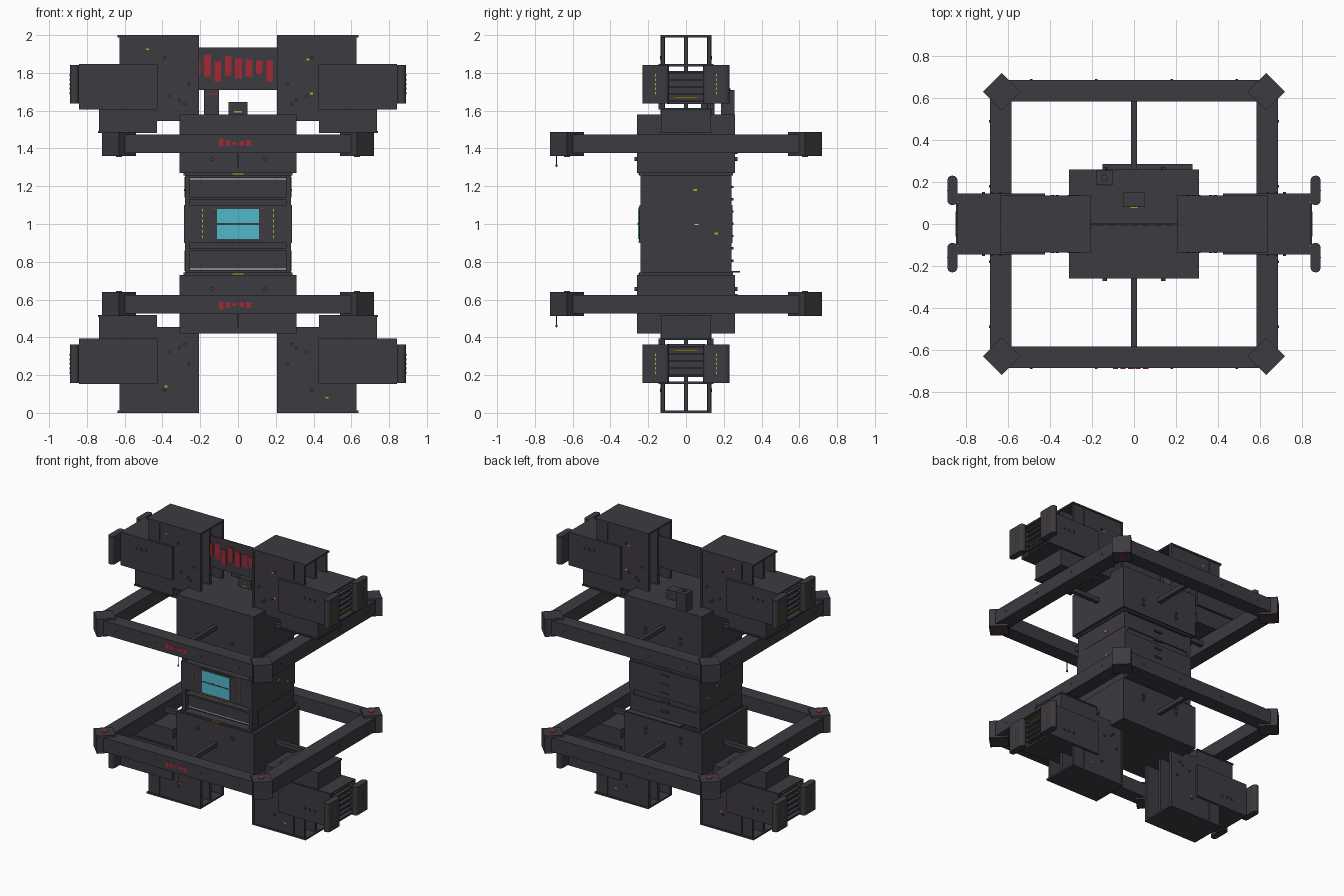
import bpy
import bmesh
import math
import random
from itertools import product
from mathutils import Matrix, Vector

old_cube = bpy.data.objects.get("Cube")
if old_cube:
    bpy.data.objects.remove(old_cube, do_unlink=True)


def make_material(name, red, green, blue):
    material = bpy.data.materials.new(name)
    material.use_nodes = True
    colour = (red, green, blue, 1)
    material.diffuse_color = colour
    material.node_tree.nodes["Principled BSDF"].inputs["Base Color"].default_value = colour
    return material


hull = make_material("dark grey hull", .046, .043, .052)
screen_blue = make_material("screen blue", .08, .48, .6)
marking_red = make_material("marking red", .38, .022, .032)
lamp_yellow = make_material("lamp yellow", .58, .38, .025)
lamp_white = make_material("lamp white", .7, .7, .68)


def finish(name, mesh_builder, material):
    mesh = bpy.data.meshes.new(name)
    mesh_builder.to_mesh(mesh)
    mesh_builder.free()
    mesh.materials.append(material)
    part = bpy.data.objects.new(name, mesh)
    bpy.context.collection.objects.link(part)
    return part


def span(value):
    """A single number means a range centred on zero."""
    return value if isinstance(value, tuple) else (-value, value)


def block(name, material, x, y, z, mirror="", turn=0, round_corners=0):
    """Box from axis ranges, repeated across the named mirror planes (z mirrors at mid height)."""
    ranges = [span(x), span(y), span(z)]
    centre = Vector([(low + high) / 2 for low, high in ranges])
    size = [high - low for low, high in ranges]
    builder = bmesh.new()
    signs = [(1, -1) if axis in mirror else (1,) for axis in "xyz"]
    for sx, sy, sz in product(*signs):
        place = Vector((centre.x * sx, centre.y * sy, 1 + (centre.z - 1) * sz))
        matrix = Matrix.Translation(place) @ Matrix.Rotation(turn, 4, "Z") @ Matrix.Diagonal((*size, 1))
        made = bmesh.ops.create_cube(builder, size=1, matrix=matrix)
        if round_corners:
            edges = {edge for vert in made["verts"] for edge in vert.link_edges}
            upright = [edge for edge in edges
                       if abs(edge.verts[0].co.z - edge.verts[1].co.z) > size[2] / 2]
            bmesh.ops.bevel(builder, geom=upright, offset=round_corners,
                            segments=3, profile=.5, affect="EDGES")
    return finish(name, builder, material)


def rod(name, material, place, radius, length, axis="Z", mirror=""):
    """Cylinder centred on a point, with mirrored repeats."""
    builder = bmesh.new()
    turn = Matrix.Rotation(math.pi / 2, 4, {"X": "Y", "Y": "X", "Z": "Z"}[axis])
    signs = [(1, -1) if letter in mirror else (1,) for letter in "xyz"]
    for sx, sy, sz in product(*signs):
        spot = Vector((place[0] * sx, place[1] * sy, 1 + (place[2] - 1) * sz))
        bmesh.ops.create_cone(builder, cap_ends=True, segments=12, radius1=radius,
                              radius2=radius, depth=length,
                              matrix=Matrix.Translation(spot) @ turn)
    return finish(name, builder, material)


# Central core: large end blocks and a layered middle
block("core_end_block", hull, .31, .26, (1.27, 1.58), "z")
block("core_rim", hull, .288, .25, (1.258, 1.272), "z")
block("middle_spine", hull, .27, (-.18, .232), (.73, 1.27))
block("middle_side_wall", hull, (.255, .28), .24, (.73, 1.27), "x")
block("command_band", hull, .285, .245, (.9, 1.1))
block("outer_band_back", hull, .282, (-.17, .24), (1.14, 1.25), "z")
block("outer_band_front", hull, .262, (-.205, -.17), (1.14, 1.25), "z")
block("band_ledge", hull, .27, (-.235, -.17), (1.13, 1.143), "z")
block("deck_light", lamp_white, .26, (-.208, -.204), (1.235, 1.24), "z")
block("rear_shelf", hull, (-.15, .28), (.23, .285), (.742, .75))
for level in range(7):
    height = .8 + level * .065
    block("rear_handle", hull, .03, (.235, .252), (height, height + .012))
rod("core_front_knob", hull, (.14, -.262, 1.345), .011, .02, "Y", "xyz")
rod("core_side_knob", hull, (.14, .262, 1.38), .009, .02, "Y", "xz")

# Command screens with frame and lamp dashes
block("screen_frame", hull, .125, (-.25, -.24), (.91, 1.09))
block("screen", screen_blue, .11, (-.254, -.248), (1.004, 1.08), "z")
block("screen_gap_lamp", marking_red, (.018, .026), (-.257, -.25), (.995, 1.006), "x")
block("screen_corner_lamp", marking_red, (.12, .135), (-.252, -.244), (1.08, 1.087), "x")
for step in range(6):
    low = .925 + step * .028
    block("side_dash", lamp_yellow, (.186, .191), (-.248, -.244), (low, low + .015), "x")
for step in range(8):
    left = -.13 + step * .033
    block("lower_dash", lamp_yellow, (left, left + .016), (-.253, -.244), (.903, .908))
block("rim_lamp", lamp_yellow, .028, (-.253, -.249), (1.262, 1.268), "z")

# Square rings with turned corner blocks and spokes
block("ring_cross_beam", hull, .63, (.583, .687), (1.375, 1.475), "yz")
block("ring_side_beam", hull, (.583, .687), .63, (1.375, 1.475), "xz")
block("ring_corner", hull, (.567, .693), (.567, .693), (1.36, 1.488), "xyz", math.pi / 4)
block("ring_corner_mark", marking_red, (.615, .645), (.615, .645), (1.356, 1.361), "xyz")
block("spoke_long", hull, .015, (.25, .6), (1.41, 1.44), "yz")
block("spoke_side", hull, (.3, .6), .015, (1.41, 1.44), "xz")
for place in (-.49, -.18, .18, .49):
    rod("ring_stud", hull, (place, .688, 1.425), .006, .008, "Y", "yz")
    rod("ring_side_stud", hull, (.688, place, 1.425), .006, .008, "X", "xz")
for bottom in (1.31, .46):
    rod("hanging_antenna", hull, (0, -.685, bottom + .035), .003, .085)
    rod("antenna_tip", hull, (0, -.685, bottom), .006, .01)

# Red panel markings on the front beams
for step, drop in enumerate((0, .008, .016, .01, .004)):
    left = -.1 + step * .036
    block("ring_marking", marking_red, (left, left + .024), (-.69, -.686),
          (1.41 + drop / 2, 1.45 - drop), "z")

# Inner pods: open tubes with flanges and a centre divider
block("pod_roof", hull, (.207, .638), .136, (1.988, 2), "xz")
block("pod_floor", hull, (.22, .62), .13, (1.545, 1.56), "xz")
block("pod_wall", hull, (.215, .627), (.115, .13), (1.55, 1.99), "xyz")
block("pod_divider", hull, (.22, .625), .011, (1.55, 1.99), "xz")
block("pod_end_flange", hull, (.207, .222), (.112, .136), (1.55, 1.99), "xyz")
block("pod_wall_rib", hull, (.535, .543), (.128, .136), (1.86, 1.98), "xyz")

# Saddles below the pods
block("pod_saddle", hull, (.43, .737), .132, (1.485, 1.61), "xz")
block("saddle_lip", hull, (.43, .74), .137, (1.482, 1.492), "xz")

# Outer pods: sleeves around a machinery block
block("sleeve_roof", hull, (.43, .842), .146, (1.835, 1.847), "xz")
block("sleeve_floor", hull, (.43, .842), .14, (1.605, 1.614), "xz")
block("sleeve_wall", hull, (.425, .842), (.128, .146), (1.607, 1.845), "xyz")
block("machinery_block", hull, (.56, .825), .1, (1.635, 1.81), "xz")
block("machinery_support", hull, (.6, .8), (.09, .135), (1.66, 1.79), "xyz")
for rung in range(5):
    height = 1.645 + rung * .037
    block("docking_rung", hull, (.82, .848), .1, (height, height + .012), "xz")
block("docking_fin", hull, (.842, .889), (.09, .23), (1.638, 1.842), "xyz", 0, .02)
block("docking_lamp", lamp_yellow, (.843, .85), .06, (1.668, 1.674), "xz")
for step in range(5):
    low = 1.685 + step * .024
    block("fin_dash", lamp_yellow, (.887, .892), (.158, .163), (low, low + .014), "xyz")

# Bolts and hatches scattered over the pod walls
random.seed(4)
for count in range(5):
    across, height = random.uniform(.25, .4), random.uniform(1.6, 1.95)
    rod("pod_bolt", hull, (across, .132, height), .008, .012, "Y", "xyz")
for across in (.63, .67, .71):
    block("sleeve_hatch", hull, (across, across + .014), (.14, .152), (1.755, 1.772), "xyz")

# Signal wall between the upper pods
block("signal_wall", hull, .22, .004, (1.71, 1.935))
heights = ((1.79, 1.88), (1.78, 1.895), (1.755, 1.86), (1.785, 1.89), (1.77, 1.875),
           (1.78, 1.87), (1.795, 1.865), (1.755, 1.865))
for step, bar in enumerate(heights):
    left = -.235 + step * .055
    block("signal_bar", marking_red, (max(left, -.22), min(left + .036, .22)), (-.008, -.003), bar)

# Roof equipment
block("roof_mast", hull, (-.18, -.1), (.185, .258), (1.57, 1.71))
rod("mast_cap", hull, (-.14, .22, 1.712), .016, .012)
block("mast_stripe", marking_red, (-.175, -.105), (.18, .186), (1.685, 1.692))
block("roof_cabin", hull, .05, (.08, .15), (1.57, 1.645))
block("cabin_lamp", lamp_yellow, (-.02, .02), (.074, .081), (1.59, 1.597))

# Small windows on the pods and the side of the core
for across, height in ((-.48, 1.925), (.37, 1.87), (.39, 1.69), (.47, .08), (-.38, .14)):
    block("pod_window", lamp_yellow, (across - .008, across + .008), (.127, .133),
          (height - .005, height + .005), "y")
for along, height in ((.05, 1.18), (.16, .95)):
    block("side_window", lamp_yellow, (.281, .287), (along - .009, along + .009),
          (height - .006, height + .006), "x")
block("side_lamp", lamp_white, (.281, .287), (.045, .065), (.994, 1), "x")
